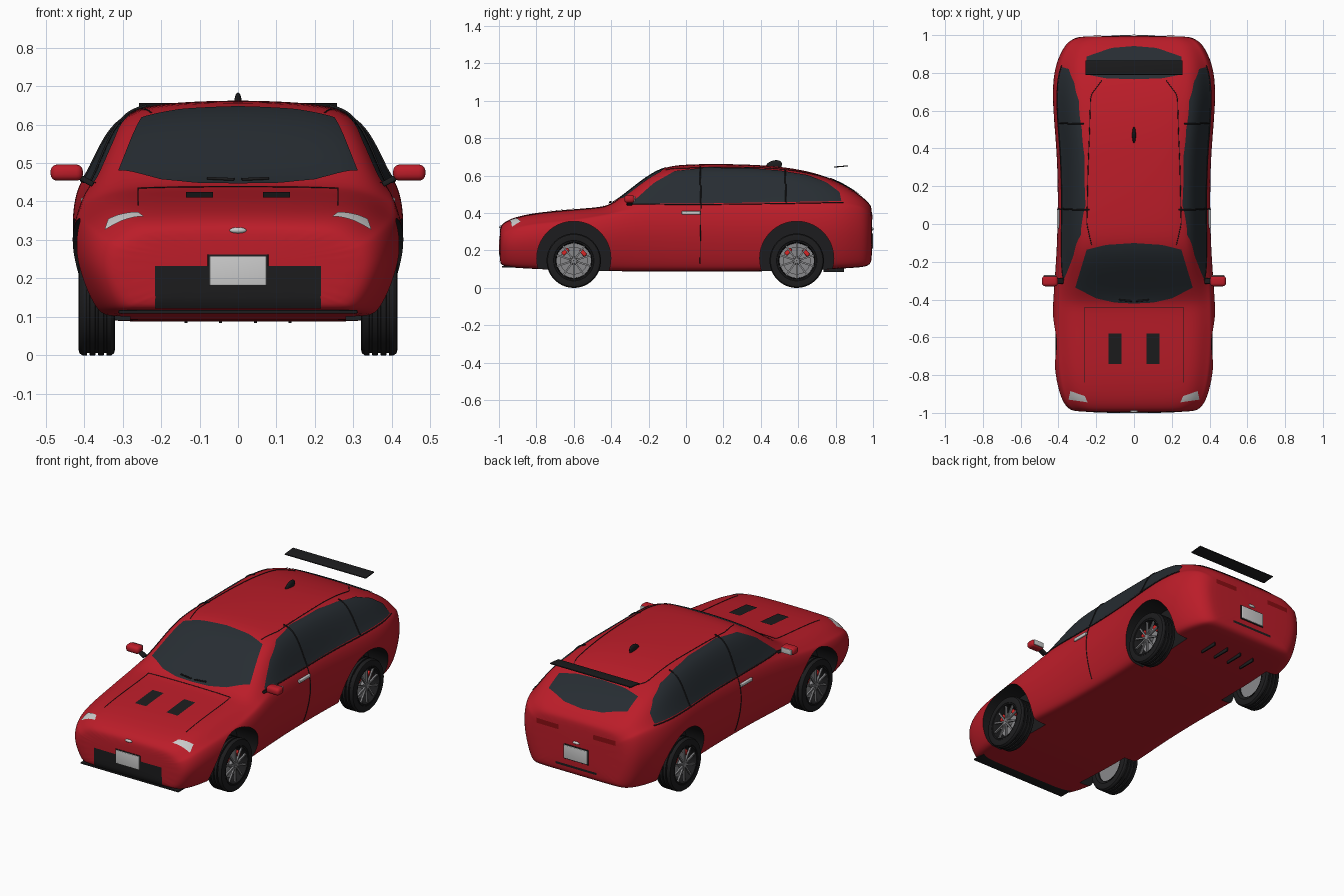
import bpy, bmesh, math
from mathutils import Vector, Matrix
from mathutils.bvhtree import BVHTree

if "Cube" in bpy.data.objects:
    bpy.data.objects.remove(bpy.data.objects["Cube"])


def material(name, r, g, b):
    m = bpy.data.materials.new(name)
    m.diffuse_color = (r, g, b, 1)
    m.use_nodes = True
    m.node_tree.nodes["Principled BSDF"].inputs["Base Color"].default_value = m.diffuse_color
    return m


RED = material("red_paint", .5, .012, .022)
GLASS = material("dark_glass", .02, .026, .032)
BLACK = material("black_trim", .012, .012, .013)
SILVER = material("silver", .55, .55, .55)
GREY = material("grey", .25, .25, .26)
LAMP = material("tail_lamp_red", .25, .004, .006)
CALIPER = material("caliper_red", .7, .02, .02)


def add(name, bm, mat, smooth=True):
    bmesh.ops.recalc_face_normals(bm, faces=bm.faces)
    me = bpy.data.meshes.new(name)
    bm.to_mesh(me)
    bm.free()
    ob = bpy.data.objects.new(name, me)
    bpy.context.collection.objects.link(ob)
    me.materials.append(mat)
    if smooth:
        shade(ob)
    return ob


def activate(ob):
    bpy.ops.object.select_all(action='DESELECT')
    ob.select_set(True)
    bpy.context.view_layer.objects.active = ob


def shade(ob):
    activate(ob)
    bpy.ops.object.shade_smooth_by_angle(angle=math.radians(32))


def apply(ob, mod):
    activate(ob)
    bpy.ops.object.modifier_apply(modifier=mod.name)


def box(name, loc, size, mat, bevel=0, rot=None):
    bm = bmesh.new()
    bmesh.ops.create_cube(bm, size=1)
    bmesh.ops.scale(bm, vec=size, verts=bm.verts)
    if bevel:
        bmesh.ops.bevel(bm, geom=bm.edges[:], offset=bevel, segments=4, profile=.5, affect='EDGES')
    M = Matrix.Translation(loc)
    if rot:
        M = M @ Matrix.Rotation(rot[0], 4, rot[1])
    bm.transform(M)
    return add(name, bm, mat)


def lathe(name, prof, mat, loc, sgn=1, seg=48, axis='X', closed=False):
    bm = bmesh.new()
    rings = []
    for r, x in prof:
        ring = []
        for i in range(seg):
            a = 2 * math.pi * i / seg
            c, s = r * math.cos(a), r * math.sin(a)
            v = (x * sgn, c, s) if axis == 'X' else (c, x * sgn, s)
            ring.append(bm.verts.new(Vector(v) + Vector(loc)))
        rings.append(ring)
    pairs = list(zip(rings, rings[1:])) + ([(rings[-1], rings[0])] if closed else [])
    for a, b in pairs:
        for i in range(seg):
            j = (i + 1) % seg
            bm.faces.new((a[i], a[j], b[j], b[i]))
    return add(name, bm, mat)


# Body shell: lofted stations (y, half width, bottom, shoulder, top)
stations = [
    (-.997, .29, .14, .27, .315), (-.985, .345, .12, .288, .342), (-.945, .378, .11, .31, .367),
    (-.88, .402, .105, .33, .387), (-.78, .422, .10, .345, .405), (-.6, .435, .092, .36, .421),
    (-.46, .433, .09, .385, .431), (-.40, .43, .09, .395, .446), (-.30, .423, .088, .42, .523),
    (-.2, .416, .088, .43, .603), (-.11, .411, .088, .435, .648), (-.02, .408, .088, .438, .66),
    (.15, .405, .088, .44, .664), (.35, .41, .088, .445, .660), (.5, .422, .09, .45, .65),
    (.65, .434, .093, .45, .626), (.77, .431, .10, .45, .589), (.86, .412, .105, .447, .545),
    (.93, .378, .11, .437, .497), (.965, .35, .115, .42, .467), (.988, .31, .13, .40, .442),
    (.995, .26, .16, .37, .415)]
lower = [(0, 0), (.4, 0), (.77, 0), (.845, .025), (.89, .11), (.947, .3), (1.0, .6), (.99, .85), (.95, 1)]
upper = [(.915, .09), (.82, .55), (.745, .77), (.665, .895), (.5, .96), (.25, .99), (0, 1)]
bm = bmesh.new()
rings = []
for y, w, zb, zs, zt in stations:
    half = [(w * f, zb + t * (zs - zb)) for f, t in lower] + [(w * f, zs + t * (zt - zs)) for f, t in upper]
    full = half + [(-x, z) for x, z in half[-2:0:-1]]
    rings.append([bm.verts.new((x, y, z)) for x, z in full])
n = len(rings[0])
for a, b in zip(rings, rings[1:]):
    for i in range(n):
        bm.faces.new((a[i], a[(i + 1) % n], b[(i + 1) % n], b[i]))
bm.faces.new(rings[0])
bm.faces.new(rings[-1])
body = add("body_shell", bm, RED, False)
sub = body.modifiers.new("sub", 'SUBSURF')
sub.levels = 2
apply(body, sub)
surf = bmesh.new()
surf.from_mesh(body.data)
TREE = BVHTree.FromBMesh(surf)

# Wheel arches cut out of the body
for y in (-.6, .592):
    for s in (1, -1):
        bm = bmesh.new()
        bmesh.ops.create_cone(bm, cap_ends=True, segments=64, radius1=.198, radius2=.198, depth=.25,
                              matrix=Matrix.Translation((s * .405, y, .158)) @ Matrix.Rotation(math.pi / 2, 4, 'Y'))
        cutter = add("arch_cutter", bm, BLACK)
        cutter.hide_render = True
        mod = body.modifiers.new("arch", 'BOOLEAN')
        mod.object, mod.operation, mod.solver = cutter, 'DIFFERENCE', 'EXACT'
        mod.material_mode = 'TRANSFER'
        apply(body, mod)
        bpy.data.objects.remove(cutter)
shade(body)


# Projection of 2D outlines onto the body surface
def hit(view, a, b, off):
    o, d = {'top': ((a, b, 2), (0, 0, -1)), 'front': ((a, -2, b), (0, 1, 0)), 'back': ((a, 2, b), (0, -1, 0)),
            'right': ((2, a, b), (-1, 0, 0)), 'left': ((-2, a, b), (1, 0, 0))}[view]
    p, nrm, _, _ = TREE.ray_cast(Vector(o), Vector(d))
    if p is None:
        p, nrm, _, _ = TREE.find_nearest(Vector(o))
    if nrm.dot(Vector(d)) > 0:
        nrm = -nrm
    return p + nrm * off


def resample(pts, k):
    pts = [Vector(p) for p in pts]
    lens = [(q - p).length for p, q in zip(pts, pts[1:])]
    out = []
    for i in range(k + 1):
        t, j = sum(lens) * i / k, 0
        while j < len(lens) - 1 and t > lens[j]:
            t -= lens[j]
            j += 1
        out.append(pts[j].lerp(pts[j + 1], min(1, t / lens[j])))
    return out


def panel(name, view, low, high, mat, nu=32, nv=14, off=.0035):
    A, B = resample(low, nu), resample(high, nu)
    bm = bmesh.new()
    g = [[bm.verts.new(hit(view, *A[i].lerp(B[i], j / nv), off)) for i in range(nu + 1)] for j in range(nv + 1)]
    for j in range(nv):
        for i in range(nu):
            bm.faces.new((g[j][i], g[j][i + 1], g[j + 1][i + 1], g[j + 1][i]))
    return add(name, bm, mat)


def seam(name, view, pts, r=.002, off=.001, k=30):
    cu = bpy.data.curves.new(name, 'CURVE')
    cu.dimensions, cu.bevel_depth, cu.bevel_resolution = '3D', r, 1
    sp = cu.splines.new('POLY')
    P = [hit(view, p.x, p.y, off) for p in resample(pts, k)]
    sp.points.add(len(P) - 1)
    for q, p in zip(sp.points, P):
        q.co = (*p, 1)
    cu.materials.append(BLACK)
    bpy.context.collection.objects.link(bpy.data.objects.new(name, cu))


def both(pts):
    return [(-x, y) for x, y in pts[::-1] if x > 0] + pts


# Glass
panel("windscreen", 'top', both([(0, -.42), (.1, -.415), (.2, -.392), (.31, -.335)]),
      both([(0, -.1), (.15, -.11), (.25, -.135)]), GLASS)
panel("rear_window", 'top', both([(0, .94), (.12, .93), (.25, .885)]),
      both([(0, .765), (.15, .77), (.25, .79)]), GLASS)
for s, side in ((1, 'right'), (-1, 'left')):
    panel(side + "_side_windows", side, [(-.29, .45), (.1, .45), (.5, .457), (.83, .462)],
          [(-.28, .462), (-.17, .56), (-.06, .622), (.1, .64), (.35, .637), (.5, .625), (.65, .6), (.75, .562), (.82, .51)],
          GLASS, 60, 20)
    seam(side + "_door_seam", side, [(.075, .13), (.08, .455)])
    seam(side + "_centre_pillar", side, [(.08, .45), (.075, .645)], .004, .004)
    seam(side + "_rear_pillar", side, [(.535, .455), (.53, .625)], .004, .004)
    seam(side + "_belt_trim", side, [(-.3, .447), (.1, .445), (.5, .45), (.84, .456)], .003, .002)
    seam(side + "_roof_seam", 'top', [(s * .225, -.11), (s * .25, 0), (s * .243, .3), (s * .235, .5), (s * .23, .68), (s * .17, .76)])
    # Door handle
    box(side + "_door_handle", hit(side, .027, .4, .004), (.014, .1, .018), SILVER, .004)
    # Mirrors
    box(side + "_mirror", (s * .445, -.302, .475), (.084, .056, .042), RED, .017)
    box(side + "_mirror_glass", (s * .445, -.274, .475), (.066, .006, .03), SILVER, .002)
    box(side + "_mirror_stem", (s * .398, -.302, .456), (.05, .03, .014), BLACK, .004, (-s * .5, 'Y'))
    # Lights and bonnet vents
    panel(side + "_headlight", 'top', [(s * .245, -.943), (s * .345, -.928)], [(s * .26, -.91), (s * .335, -.883)], SILVER, 12, 6)
    panel(side + "_tail_lamp", 'back', [(s * .11, .365), (s * .25, .365)], [(s * .11, .392), (s * .25, .392)], LAMP, 12, 4)
    panel(side + "_bonnet_vent", 'top', [(s * .065, -.74), (s * .135, -.74)], [(s * .065, -.58), (s * .135, -.58)], BLACK, 6, 10)
    seam(side + "_bonnet_seam", 'top', [(s * .26, -.84), (s * .26, -.44)], .0015)
    seam(side + "_wiper", 'top', [(s * .01, -.405), (s * .08, -.398)], .004, .008, 6)
seam("bonnet_rear_seam", 'top', [(-.26, -.44), (.26, -.44)], .0015)

# Bumper parts
panel("front_grille", 'front', [(-.215, .125), (.215, .125)], [(-.215, .232), (.215, .232)], BLACK, 24, 8)
box("front_splitter", (0, -.938, .113), (.62, .09, .009), BLACK, .002)
panel("rear_vent", 'back', [(-.13, .165), (.13, .165)], [(-.13, .178), (.13, .178)], BLACK, 20, 3)
for name, y, z in (("front", -.993, .22), ("rear", .993, .25)):
    box(name + "_plate_frame", (0, y, z), (.158, .01, .085), BLACK, .002)
    box(name + "_plate", (0, y * 1.003, z), (.148, .01, .075), SILVER, .002)
for view, z in (('front', .325), ('back', .315)):
    bm = bmesh.new()
    bmesh.ops.create_uvsphere(bm, u_segments=20, v_segments=10, radius=1)
    bm.transform(Matrix.Translation(hit(view, 0, z, 0)) @ Matrix.Diagonal((.022, .008, .008, 1)))
    add(view + "_badge", bm, SILVER)

# Exhaust tips and diffuser fins
for i in (-1, 0, 1):
    lathe("exhaust_tip", [(.002, .02), (.013, .02), (.018, .07), (.015, .07), (.011, .03), (.002, .03)],
          GREY, (i * .17, .906, .158), 1, 20, 'Y')
for x in (-.135, -.045, .045, .135):
    box("diffuser_fin", (x, .79, .096), (.008, .11, .024), BLACK, .001)

# Spoiler and roof aerial
box("rear_spoiler", (0, .828, .649), (.515, .076, .006), BLACK, .001, (.09, 'X'))
bm = bmesh.new()
bmesh.ops.create_uvsphere(bm, u_segments=16, v_segments=10, radius=1)
for v in bm.verts:
    v.co = (v.co.x * .01, .47 + v.co.y * .042 + max(v.co.z, 0) * .012, .655 + v.co.z * .028)
add("roof_aerial", bm, BLACK)

# Wheels
tread = [(.102, .042), (.108, .047), (.128, .048), (.14, .045), (.1455, .037)]
grooves = []
for c in (.022, 0, -.022):
    grooves += [(.1455, c + .004), (.139, c + .003), (.139, c - .003), (.1455, c - .004)]
tyre = tread + grooves + [(r, -x) for r, x in tread[::-1]]
for y in (-.6, .592):
    for s in (1, -1):
        c = (s * .367, y, .1455)
        lathe("tyre", tyre, BLACK, c, s, 64, closed=True)
        lathe("rim", [(.103, .042), (.106, .046), (.099, .046), (.094, .035), (.092, -.04), (.103, -.044)], BLACK, c, s)
        lathe("brake_disc", [(.002, .01), (.074, .01), (.074, 0), (.002, 0)], GREY, c, s)
        lathe("inner_wheel_plate", [(.002, -.03), (.095, -.03)], GREY, c, s)
        lathe("hub", [(.001, .042), (.014, .042), (.02, .036), (.022, .01)], GREY, c, s, 24)
        bm = bmesh.new()
        for i in range(10):
            R = Matrix.Translation(c) @ Matrix.Rotation(2 * math.pi * i / 10, 4, 'X')
            bmesh.ops.create_cube(bm, size=1, matrix=R @ Matrix.Translation((s * .036, 0, .057)) @ Matrix.Diagonal((.01, .009, .084, 1)))
        add("spokes", bm, GREY)
        for a in (.75, -.85):
            M = Matrix.Rotation(a, 4, 'X')
            p = Vector(c) + M @ Vector((s * .014, 0, .066))
            box("brake_caliper", p, (.024, .042, .022), CALIPER, .004, (a, 'X'))
